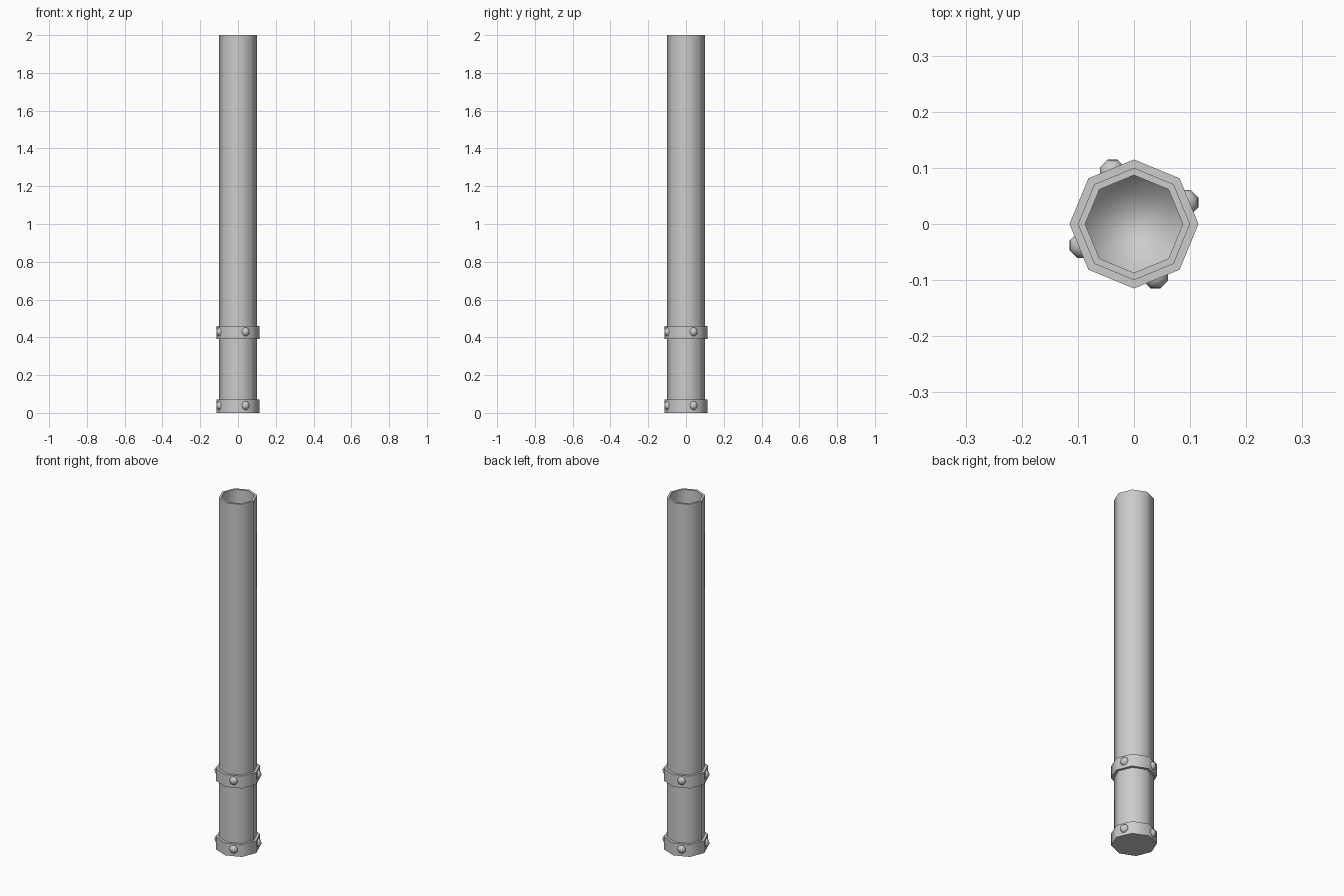
import bpy, bmesh, math

if "Cube" in bpy.data.objects:
    bpy.data.objects.remove(bpy.data.objects["Cube"])

SIDES = 8


def lathe(name, profile, closed):
    """Revolve an (r, z) profile into an octagonal body; open profiles get end caps."""
    bm = bmesh.new()
    loops = []
    for r, z in profile:
        loops.append([bm.verts.new((r * math.cos(i * math.tau / SIDES),
                                    r * math.sin(i * math.tau / SIDES), z))
                      for i in range(SIDES)])
    pairs = list(zip(loops, loops[1:]))
    if closed:
        pairs.append((loops[-1], loops[0]))
    else:
        bm.faces.new(loops[0])
        bm.faces.new(loops[-1])
    for a, b in pairs:
        for i in range(SIDES):
            j = (i + 1) % SIDES
            bm.faces.new((a[i], a[j], b[j], b[i]))
    bmesh.ops.recalc_face_normals(bm, faces=bm.faces)
    # smooth walls, crisp convex rims, soft inner floor
    for f in bm.faces:
        f.smooth = True
    for e in bm.edges:
        e.smooth = e.calc_face_angle_signed() < math.radians(60)
    mesh = bpy.data.meshes.new(name)
    bm.to_mesh(mesh)
    bm.free()
    obj = bpy.data.objects.new(name, mesh)
    bpy.context.collection.objects.link(obj)
    return obj


# hollow pipe, closed at the bottom
lathe("pipe", [(0.1, 0), (0.1, 2), (0.087, 2), (0.087, 0.013)], closed=False)

# two clamp bands, each with four round rivets
for label, z in (("lower", 0.0), ("upper", 0.39)):
    lathe(label + "_band", [(0.099, z), (0.115, z), (0.115, z + 0.07), (0.099, z + 0.07)],
          closed=True)
    for k in range(4):
        a = math.radians(22.5 + 90 * k)
        bpy.ops.mesh.primitive_uv_sphere_add(
            segments=8, ring_count=8, radius=0.024,
            location=(0.1 * math.cos(a), 0.1 * math.sin(a), z + 0.039),
            rotation=(0, 0, a))
        rivet = bpy.context.object
        rivet.name = f"{label}_rivet_{k + 1}"
        bpy.ops.object.shade_smooth()
        # drop the hidden half so nothing pokes through the pipe wall
        bm = bmesh.new()
        bm.from_mesh(rivet.data)
        bmesh.ops.bisect_plane(bm, geom=bm.verts[:] + bm.edges[:] + bm.faces[:],
                               plane_co=(-0.005, 0, 0), plane_no=(-1, 0, 0), clear_outer=True)
        bm.to_mesh(rivet.data)
        bm.free()
